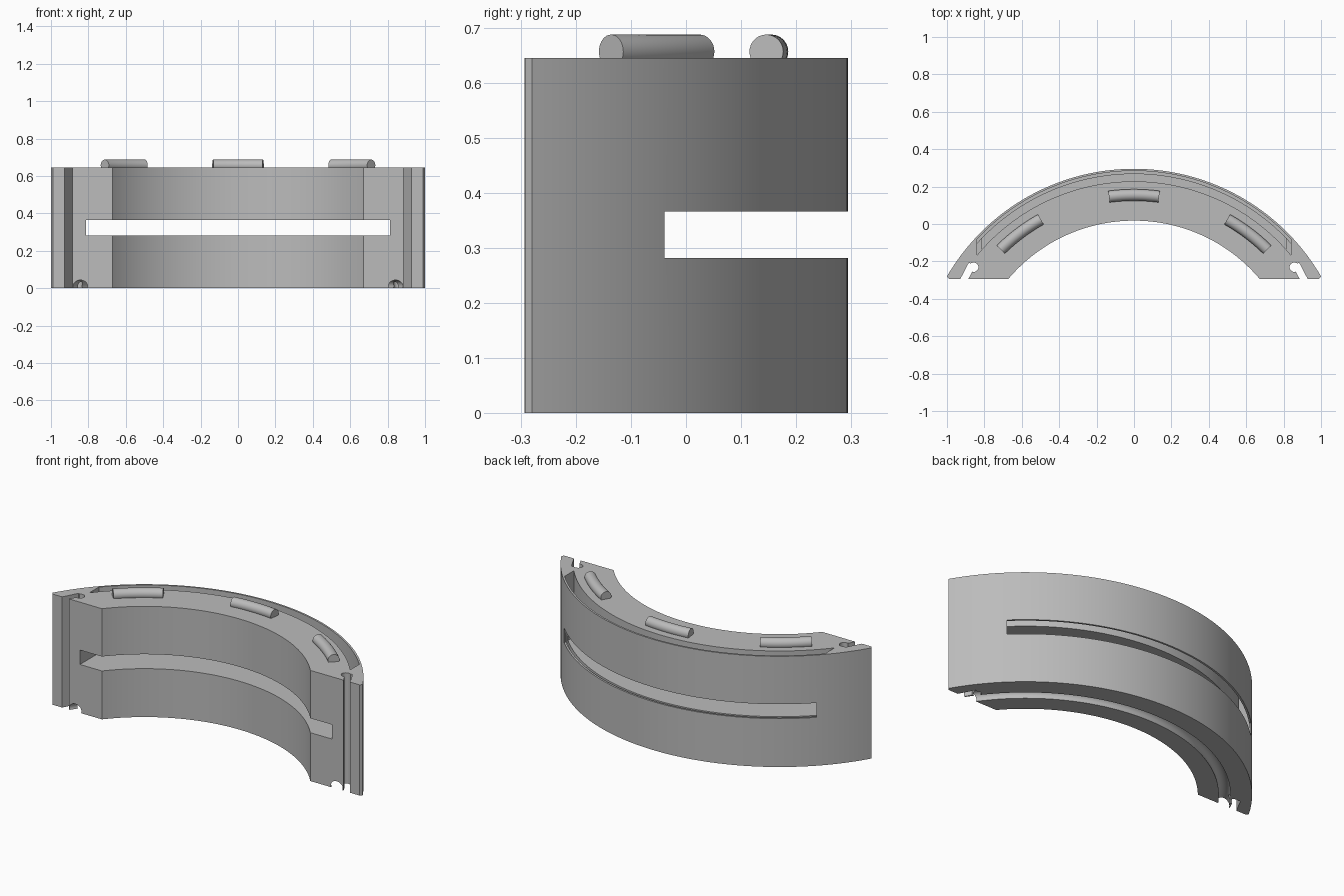
import bpy, bmesh
from math import sin, cos, asin, pi, radians
from mathutils import Matrix, Vector

if "Cube" in bpy.data.objects:
    bpy.data.objects.remove(bpy.data.objects["Cube"])

CY = -0.862          # centre of all arcs
TOP = 0.645
R_IN, R_OUT, R_MID = 0.88, 1.157, 1.017

grey = bpy.data.materials.new("plain_grey")
grey.diffuse_color = (0.5, 0.5, 0.5, 1)
grey.use_nodes = True
grey.node_tree.nodes["Principled BSDF"].inputs["Base Color"].default_value = (0.5, 0.5, 0.5, 1)


def finish(name, bm):
    bmesh.ops.recalc_face_normals(bm, faces=bm.faces)
    mesh = bpy.data.meshes.new(name)
    bm.to_mesh(mesh)
    bm.free()
    mesh.materials.append(grey)
    obj = bpy.data.objects.new(name, mesh)
    bpy.context.collection.objects.link(obj)
    return obj


def polar(r, a):
    return r * sin(a), CY + r * cos(a)


def arc(r, half, n=96):
    return [polar(r, -half + 2 * half * i / n) for i in range(n + 1)]


def plate(name, outline, z0, z1):
    """Extrude a flat outline between two heights."""
    bm = bmesh.new()
    face = bm.faces.new([bm.verts.new((x, y, z0)) for x, y in outline])
    out = bmesh.ops.extrude_face_region(bm, geom=[face])
    verts = [g for g in out["geom"] if isinstance(g, bmesh.types.BMVert)]
    bmesh.ops.translate(bm, verts=verts, vec=(0, 0, z1 - z0))
    return finish(name, bm)


def curved_rod(name, radius, z, a0, a1, n, sides=32):
    """Round rod following the middle arc."""
    bm = bmesh.new()
    rings = []
    for i in range(n + 1):
        a = a0 + (a1 - a0) * i / n
        ring = []
        for k in range(sides):
            t = 2 * pi * k / sides
            x, y = polar(R_MID + radius * cos(t), a)
            ring.append(bm.verts.new((x, y, z + radius * sin(t))))
        rings.append(ring)
    for p, q in zip(rings, rings[1:]):
        for k in range(sides):
            j = (k + 1) % sides
            bm.faces.new((p[k], p[j], q[j], q[k]))
    bm.faces.new(rings[0])
    bm.faces.new(rings[-1])
    return finish(name, bm)


def smooth(obj):
    bpy.ops.object.select_all(action='DESELECT')
    obj.select_set(True)
    bpy.context.view_layer.objects.active = obj
    bpy.ops.object.shade_smooth_by_angle(angle=radians(30))


def cut(obj, cutter):
    mod = obj.modifiers.new("cut", 'BOOLEAN')
    mod.operation = 'DIFFERENCE'
    mod.solver = 'EXACT'
    mod.object = cutter
    bpy.context.view_layer.objects.active = obj
    bpy.ops.object.modifier_apply(modifier=mod.name)
    bpy.data.objects.remove(cutter)


# Curved body with flat front feet
outline = arc(R_OUT, asin(1 / R_OUT))
outline += [(0.99, -0.293)]
outline += arc(R_IN, asin(0.672 / R_IN))[::-1]
outline += [(-0.99, -0.293)]
body = plate("curved_body", outline, 0, TOP)


# Panel grooves let into the top, behind the thin outer wall
def groove(r0, r1, z0):
    end = 0.84
    shape = arc(r1, asin(end / r1)) + arc(r0, asin(end / r0))[::-1]
    cut(body, plate("groove_cutter", shape, z0, TOP + 0.1))


groove(1.09, 1.146, 0.32)
groove(1.132, 1.146, 0.255)

# Wide window straight through from front to back
w = 0.813
cut(body, plate("window_cutter", [(-w, -1), (w, -1), (w, 1), (-w, 1)], 0.282, 0.366))

# Rounded channel along the underside
cut(body, curved_rod("channel_cutter", 0.032, 0.012, -1.2, 1.2, 96))

# Keyhole slots in the front feet
for s in (1, -1):
    a, b = Vector((0.926, -0.33)), Vector((0.866, -0.215))
    side = Vector((b.y - a.y, a.x - b.x)).normalized() * 0.019
    quad = [a + side, b + side, b - side, a - side]
    cut(body, plate("slit_cutter", [(s * p.x, p.y) for p in quad], -0.1, TOP + 0.1))
    ring = [(s * (0.857 + 0.025 * cos(2 * pi * k / 32)), -0.231 + 0.025 * sin(2 * pi * k / 32))
            for k in range(32)]
    cut(body, plate("bulb_cutter", ring, -0.1, TOP + 0.1))
smooth(body)

# Locating ribs on the top
for name, mid in (("right_rib", -0.644), ("middle_rib", 0), ("left_rib", 0.644)):
    smooth(curved_rod(name, 0.031, 0.657, mid - 0.132, mid + 0.132, 12))
